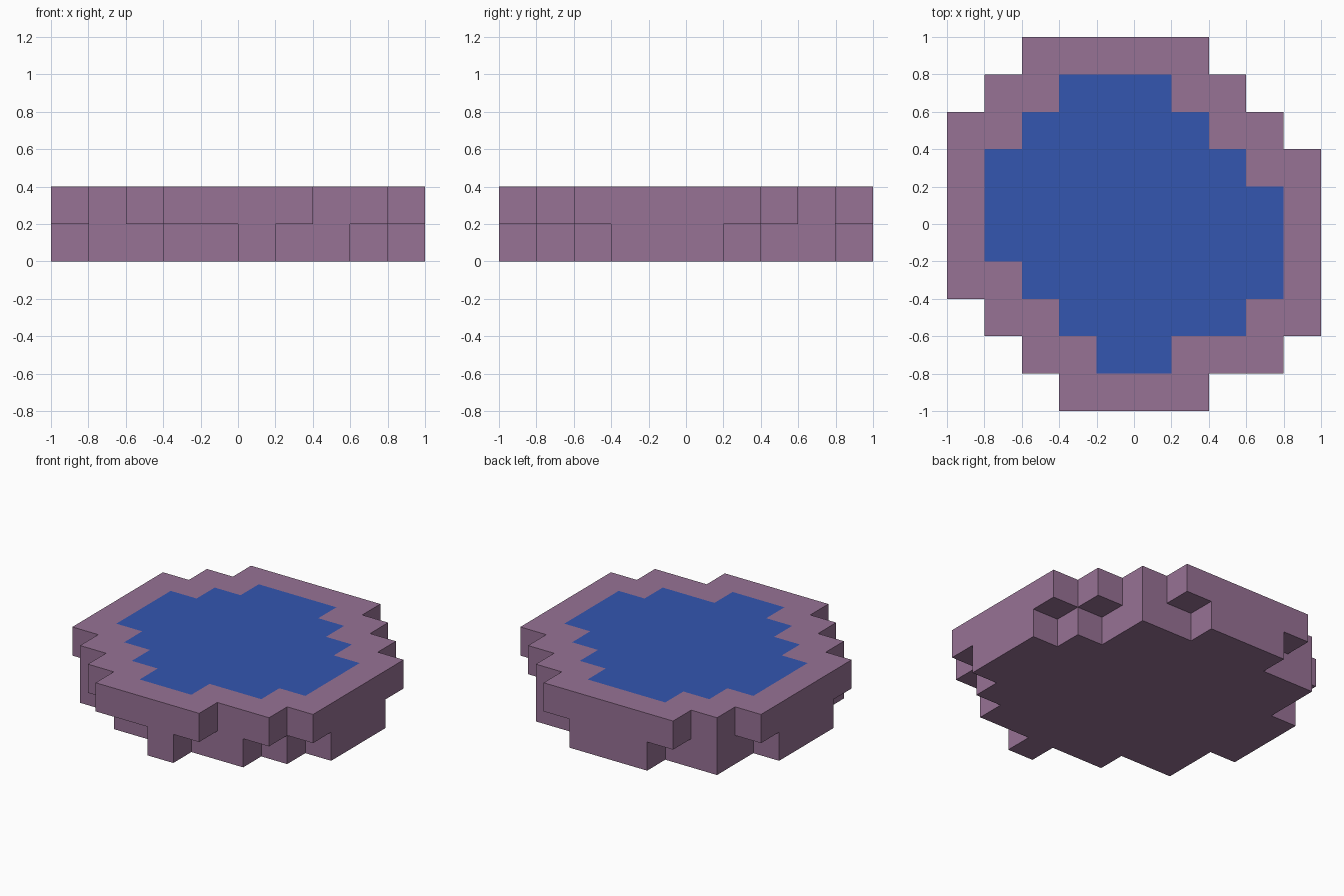
import bpy
import bmesh
from mathutils import Vector

if "Cube" in bpy.data.objects:
    bpy.data.objects.remove(bpy.data.objects["Cube"])

CELL = 0.2

# Column spans (first, last) per row of blocks, listed from back to front
RIM = [(2, 6), (1, 7), (0, 8), (0, 9), (0, 9), (0, 9), (0, 9), (1, 9), (2, 8), (3, 6)]
BASE = [(3, 5), (1, 7), (1, 7), (0, 8), (0, 9), (0, 9), (1, 9), (1, 8), (3, 7), (5, 5)]
WATER = [None, (3, 5), (2, 6), (1, 7), (1, 8), (1, 8), (2, 8), (3, 7), (4, 5), None]


def cells(spans, level):
    return {(col, 9 - row, level)
            for row, span in enumerate(spans) if span
            for col in range(span[0], span[1] + 1)}


def make_material(name, color):
    mat = bpy.data.materials.new(name)
    mat.use_nodes = True
    mat.diffuse_color = color
    mat.node_tree.nodes["Principled BSDF"].inputs["Base Color"].default_value = color
    return mat


def block_face(bm, cell, axis, sign):
    """Add one outward facing side of a block."""
    center = Vector(cell) + Vector((0.5, 0.5, 0.5))
    normal, u, v = Vector(), Vector(), Vector()
    normal[axis] = sign / 2
    u[(axis + 1) % 3] = 0.5
    v[(axis + 2) % 3] = 0.5 * sign
    corners = [center + normal + a * u + b * v
               for a, b in ((-1, -1), (1, -1), (1, 1), (-1, 1))]
    bm.faces.new([bm.verts.new(c * CELL - Vector((1, 1, 0))) for c in corners])


def build(name, sides, mat):
    """Make an object from block sides, merging flat neighbours."""
    bm = bmesh.new()
    for cell, axis, sign in sides:
        block_face(bm, cell, axis, sign)
    bmesh.ops.remove_doubles(bm, verts=bm.verts, dist=0.001)
    bmesh.ops.dissolve_limit(bm, angle_limit=0.01, verts=bm.verts, edges=bm.edges)
    bmesh.ops.triangulate(bm, faces=[f for f in bm.faces if len(f.verts) > 4])
    mesh = bpy.data.meshes.new(name)
    bm.to_mesh(mesh)
    bm.free()
    mesh.materials.append(mat)
    obj = bpy.data.objects.new(name, mesh)
    bpy.context.collection.objects.link(obj)
    return obj


# Exposed block sides, split between the water top and the stone
solid = cells(RIM, 1) | cells(BASE, 0)
pool = cells(WATER, 1)
stone_sides, water_sides = [], []
for cell in sorted(solid):
    for axis in range(3):
        for sign in (-1, 1):
            neighbour = list(cell)
            neighbour[axis] += sign
            if tuple(neighbour) in solid:
                continue
            is_water = cell in pool and axis == 2 and sign == 1
            (water_sides if is_water else stone_sides).append((cell, axis, sign))

# Stone basin and the flush water surface
build("stone_basin", stone_sides, make_material("mauve stone", (0.31, 0.168, 0.30, 1)))
build("water_surface", water_sides, make_material("blue water", (0.033, 0.093, 0.434, 1)))
